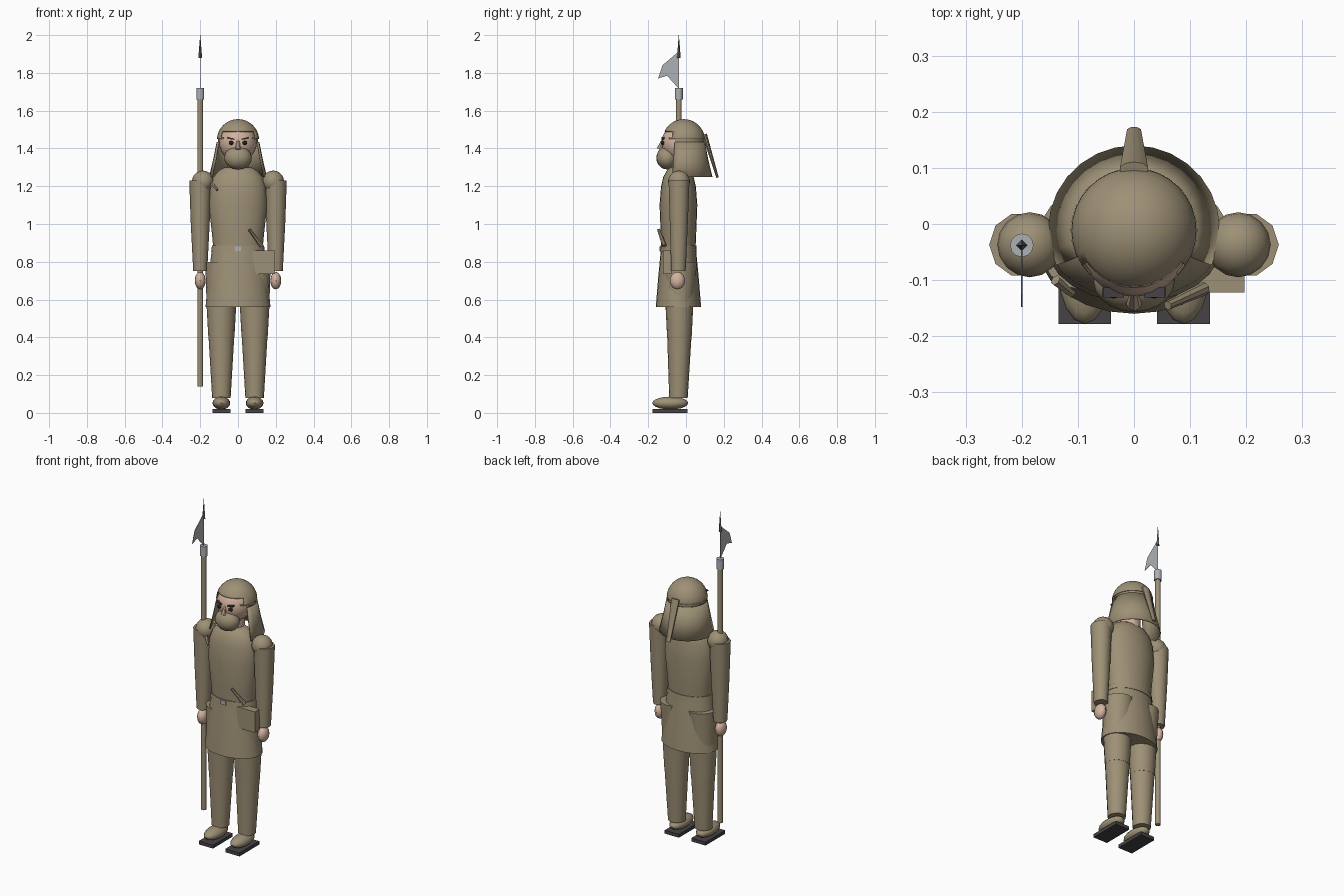
import bpy, bmesh
from math import pi, sin, cos, radians
from mathutils import Vector

cube = bpy.data.objects.get("Cube")
if cube:
    bpy.data.objects.remove(cube)


def material(name, color):
    m = bpy.data.materials.new(name)
    m.use_nodes = True
    m.diffuse_color = (*color, 1)
    m.node_tree.nodes["Principled BSDF"].inputs["Base Color"].default_value = (*color, 1)
    return m


KHAKI = material("khaki cloth", (0.34, 0.28, 0.18))
SKIN = material("skin", (0.65, 0.45, 0.34))
STEEL = material("steel", (0.42, 0.44, 0.46))
DARK = material("dark sole", (0.06, 0.055, 0.06))
BLACK = material("eye black", (0.02, 0.015, 0.015))
IRON = material("dark iron", (0.12, 0.12, 0.13))


def finish(name, bm, mat, smooth=True):
    mesh = bpy.data.meshes.new(name)
    bmesh.ops.recalc_face_normals(bm, faces=bm.faces)
    bm.to_mesh(mesh)
    bm.free()
    mesh.materials.append(mat)
    ob = bpy.data.objects.new(name, mesh)
    bpy.context.collection.objects.link(ob)
    if smooth:
        bpy.ops.object.select_all(action='DESELECT')
        ob.select_set(True)
        bpy.context.view_layer.objects.active = ob
        bpy.ops.object.shade_smooth_by_angle(angle=radians(40))
    return ob


def loft(name, rings, mat, x=0, seg=24, arc=None):
    """Stack of elliptical rings (z, rx, ry, centre y); arc gives an open sheet."""
    bm = bmesh.new()
    a0, a1 = arc or (0, 2 * pi)
    n = seg + 1 if arc else seg
    rows = []
    for z, rx, ry, cy in rings:
        angles = [a0 + (a1 - a0) * i / seg for i in range(n)]
        rows.append([bm.verts.new((x + rx * cos(a), cy + ry * sin(a), z)) for a in angles])
    for low, high in zip(rows, rows[1:]):
        for i in range(seg):
            j = (i + 1) % n
            bm.faces.new((low[i], low[j], high[j], high[i]))
    if not arc:
        bm.faces.new(rows[0])
        bm.faces.new(rows[-1])
    return finish(name, bm, mat)


def ball(name, loc, size, mat, u=20, v=14):
    bm = bmesh.new()
    bmesh.ops.create_uvsphere(bm, u_segments=u, v_segments=v, radius=1)
    bmesh.ops.scale(bm, vec=size, verts=bm.verts)
    bmesh.ops.translate(bm, vec=loc, verts=bm.verts)
    return finish(name, bm, mat)


def box(name, loc, size, mat, tilt=0):
    bm = bmesh.new()
    bmesh.ops.create_cube(bm, size=1)
    bmesh.ops.scale(bm, vec=size, verts=bm.verts)
    ob = finish(name, bm, mat, False)
    ob.location = loc
    ob.rotation_euler.y = tilt
    return ob


def rod(name, a, b, r1, r2, mat, seg=10, flat=1):
    a, b = Vector(a), Vector(b)
    bm = bmesh.new()
    bmesh.ops.create_cone(bm, cap_ends=True, segments=seg, radius1=r1, radius2=r2, depth=(b - a).length)
    bmesh.ops.scale(bm, vec=(1, flat, 1), verts=bm.verts)
    ob = finish(name, bm, mat)
    ob.location = (a + b) / 2
    ob.rotation_euler = (b - a).to_track_quat('Z', 'Y').to_euler()
    return ob


# Tunic body, belt and flared skirt
CY = -0.04
loft("tunic", [(0.86, .13, .09, CY), (0.95, .138, .094, CY), (1.1, .155, .1, CY), (1.2, .148, .092, CY),
               (1.25, .13, .08, CY), (1.285, .1, .06, CY), (1.3, .07, .045, CY)], KHAKI)
loft("belt", [(0.855, .142, .097, CY), (0.885, .138, .095, CY)], KHAKI)
box("buckle", (0, -.137, .87), (.032, .008, .024), STEEL)
loft("skirt", [(0.56, .172, .12, CY), (0.72, .157, .107, CY), (0.865, .138, .093, CY)], KHAKI)
box("belt_pouch", (.137, -.1, .798), (.12, .045, .125), KHAKI)
rod("dagger_grip", (.06, -.145, .97), (.125, -.115, .885), .008, .012, KHAKI, 8)
rod("shoulder_tie", (-.14, -.1, 1.215), (-.11, -.125, 1.18), .01, .007, KHAKI, 6)

# Legs, shoes, arms and hands on both sides
for side, s in (("right", -1), ("left", 1)):
    x = s * .088
    loft(side + "_thigh", [(.4, .069, .065, -.035), (.56, .078, .073, -.035), (.8, .085, .088, -.03)], KHAKI, x, 16)
    loft(side + "_shin", [(.08, .049, .049, -.04), (.42, .069, .065, -.035)], KHAKI, x, 16)
    ball(side + "_shoe", (x, -.083, .052), (.047, .095, .034), KHAKI, 16, 10)
    box(side + "_sole", (x, -.085, .01), (.094, .187, .02), DARK)
    ball(side + "_shoulder", (s * .186, -.037, 1.225), (.058, .058, .058), KHAKI, 16, 10)
    loft(side + "_arm", [(.75, .037, .04, -.04), (1.0, .05, .05, -.038), (1.23, .058, .058, -.037)],
         KHAKI, s * .2, 10)
    ball(side + "_hand", (s * .2, -.045, .7), (.029, .04, .046), SKIN, 12, 10)

# Head with face details
loft("neck", [(1.25, .055, .055, -.03), (1.4, .055, .055, -.03)], SKIN, seg=16)
ball("head", (0, -.03, 1.43), (.099, .1, .1), SKIN)
ball("beard", (0, -.1, 1.35), (.073, .057, .061), KHAKI)
rod("nose", (0, -.122, 1.445), (0, -.142, 1.395), .007, .014, SKIN, 8)
for side, s in (("right", -1), ("left", 1)):
    ball(side + "_eye", (s * .036, -.122, 1.43), (.013, .011, .011), BLACK, 10, 8)
    box(side + "_brow", (s * .037, -.122, 1.452), (.038, .018, .008), DARK, s * -.2)

# Helmet dome with the brow opening cut away
bm = bmesh.new()
bmesh.ops.create_uvsphere(bm, u_segments=32, v_segments=24, radius=.112)
bmesh.ops.translate(bm, vec=(0, -.012, 1.443), verts=bm.verts)
for z in (1.45, 1.49):
    bmesh.ops.bisect_plane(bm, geom=bm.verts[:] + bm.edges[:] + bm.faces[:], plane_co=(0, 0, z), plane_no=(0, 0, 1))
cut = []
for f in bm.faces:
    c = f.calc_center_median()
    if c.z < 1.45 or (c.z < 1.49 and c.y < -.065 and abs(c.x) < .085):
        cut.append(f)
bmesh.ops.delete(bm, geom=cut, context='FACES')
helmet = finish("helmet", bm, KHAKI)

# Neck guard, open at the face, with a tail behind
guard = loft("neck_guard", [(1.25, .153, .15, -.01), (1.34, .132, .13, -.012), (1.435, .113, .112, -.012)],
             KHAKI, seg=18, arc=(radians(-25), radians(205)))
loft("guard_band", [(1.435, .107, .107, -.012), (1.455, .107, .107, -.012)],
     KHAKI, seg=24, arc=(radians(-25), radians(205)))
for ob in (helmet, guard):
    shell = ob.modifiers.new("thickness", 'SOLIDIFY')
    shell.thickness = .005
rod("helmet_tail", (0, .098, 1.475), (0, .167, 1.245), .026, .013, KHAKI, 10, .5)

# Polearm held in the right hand
PX, PY = -.2, -.038
rod("pole_shaft", (PX, PY, .14), (PX, PY, 1.67), .015, .015, KHAKI, 12)
rod("pole_socket", (PX, PY, 1.66), (PX, PY, 1.72), .021, .021, STEEL, 12)
rod("pole_spike", (PX, PY, 1.88), (PX, PY, 2.0), .01, .0005, IRON, 4)
bm = bmesh.new()
outline = [(-.037, 1.915), (-.125, 1.84), (-.148, 1.77), (-.1, 1.785), (-.037, 1.715)]
blade = bm.faces.new([bm.verts.new((PX - .001, y, z)) for y, z in outline])
ext = bmesh.ops.extrude_face_region(bm, geom=[blade])
bmesh.ops.translate(bm, vec=(.002, 0, 0), verts=[v for v in ext["geom"] if isinstance(v, bmesh.types.BMVert)])
finish("pole_blade", bm, STEEL, False)
